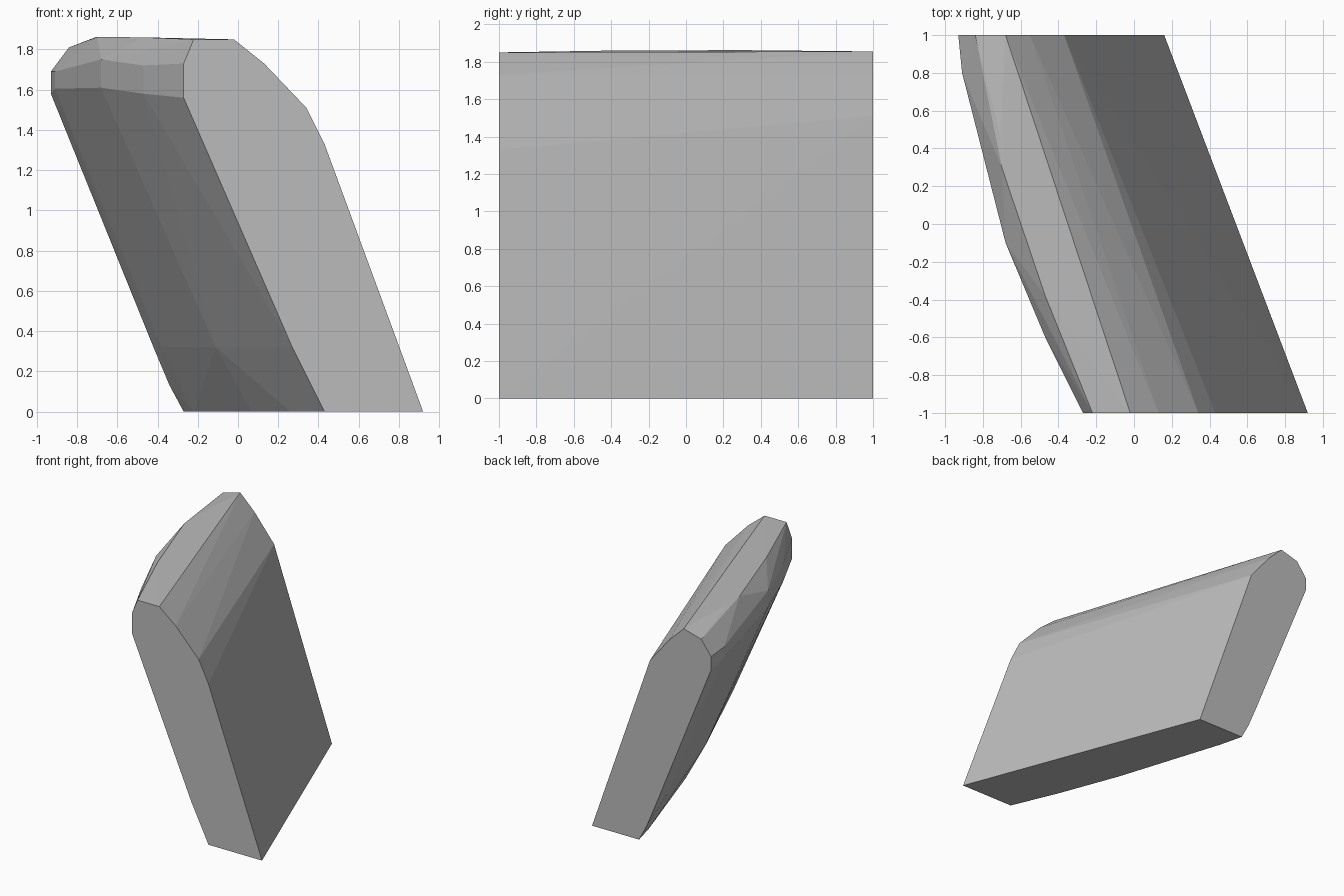
import bpy
import bmesh
import math

cube = bpy.data.objects.get("Cube")
if cube:
    bpy.data.objects.remove(cube, do_unlink=True)

# Single stone colour
stone = bpy.data.materials.new("stone grey")
stone.use_nodes = True
colour = (0.5, 0.5, 0.5, 1)
stone.diffuse_color = colour
stone.node_tree.nodes["Principled BSDF"].inputs["Base Color"].default_value = colour

# Flat end outlines as (x, z)
front_end = [(0.92, 0), (0.43, 1.33), (0.34, 1.51), (0.13, 1.73), (-0.02, 1.85),
             (-0.22, 1.85), (-0.27, 1.73), (-0.27, 1.56), (0.27, 0.32), (0.43, 0)]
back_end = [(0.16, 0), (-0.30, 1.29), (-0.37, 1.51), (-0.55, 1.73), (-0.68, 1.855),
            (-0.84, 1.81), (-0.93, 1.69), (-0.93, 1.58), (-0.42, 0.32), (-0.34, 0.13), (-0.27, 0)]

# Bowed rows of the left side as (x, y, z)
top_ridge = [(-0.47, -0.38, 1.86), (-0.70, 0.3, 1.862), (-0.71, 0.48, 1.86)]
upper_row = [(-0.47, -0.6, 1.72), (-0.68, -0.1, 1.75), (-0.91, 0.8, 1.69)]
lower_row = [(-0.47, -0.6, 1.58), (-0.68, -0.1, 1.61), (-0.91, 0.8, 1.605)]
foot_row = [(0.10, -0.6, 0.32), (-0.11, -0.1, 0.32), (-0.38, 0.8, 0.32)]
base_row = [(0.26, -0.6, 0), (0.07, -0.1, 0), (-0.22, 0.8, 0)]

points = [(x, -1, z) for x, z in front_end] + [(x, 1, z) for x, z in back_end]
points += top_ridge + upper_row + lower_row + foot_row + base_row

# Leaning slab wrapped around the outlines and rows
bm = bmesh.new()
for p in points:
    bm.verts.new(p)
hull = bmesh.ops.convex_hull(bm, input=bm.verts)
inside = [v for v in bm.verts if not v.link_faces]
bmesh.ops.delete(bm, geom=inside, context="VERTS")
bmesh.ops.dissolve_limit(bm, angle_limit=math.radians(0.5), verts=bm.verts, edges=bm.edges)
bmesh.ops.recalc_face_normals(bm, faces=bm.faces)

mesh = bpy.data.meshes.new("leaning_slab")
bm.to_mesh(mesh)
bm.free()
mesh.materials.append(stone)
slab = bpy.data.objects.new("leaning_slab", mesh)
bpy.context.collection.objects.link(slab)
